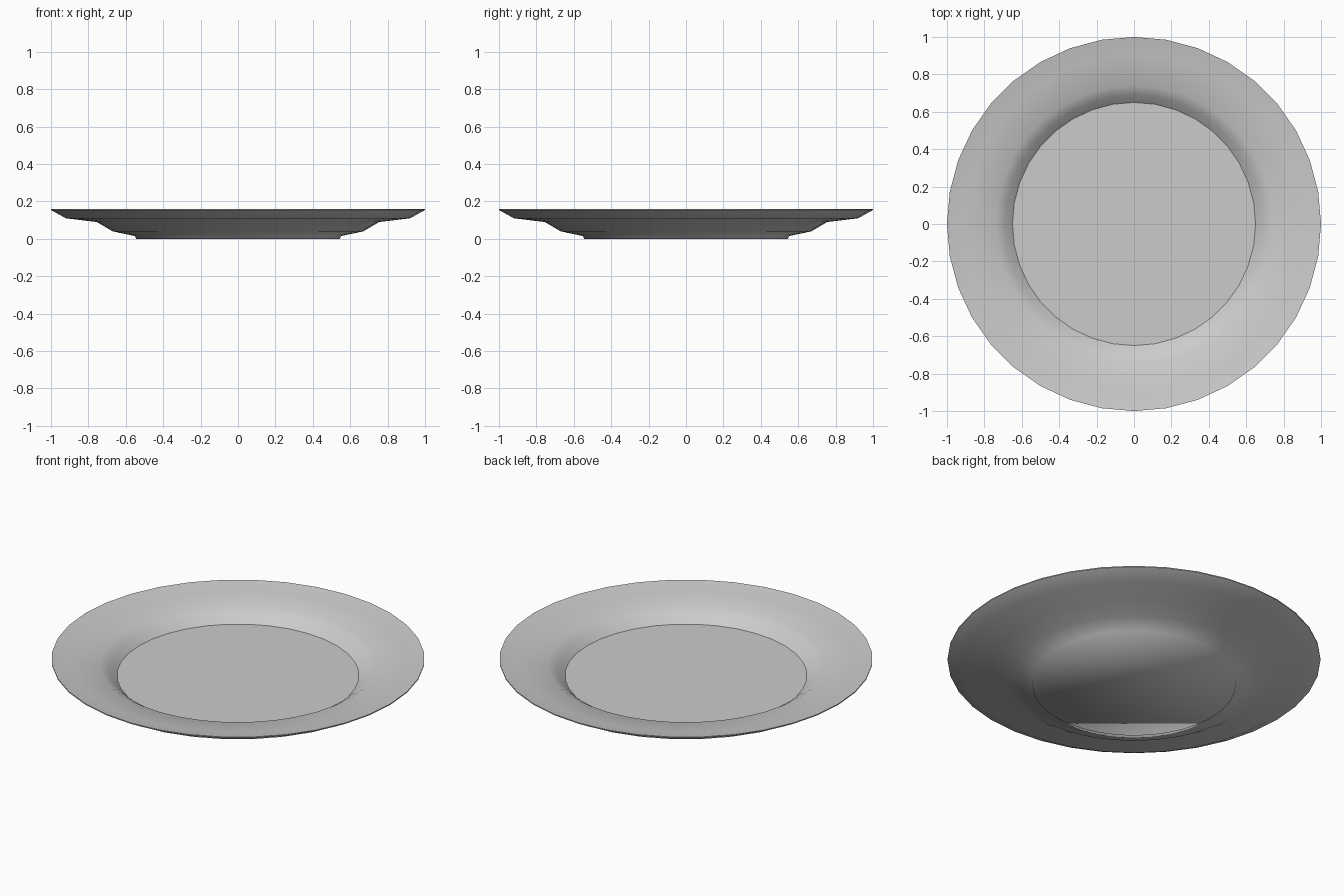
import bpy, bmesh, math

cube = bpy.data.objects.get("Cube")
if cube:
    bpy.data.objects.remove(cube, do_unlink=True)

SEGMENTS = 36

# Radius and height, from the foot out to the lip and back in to the flat centre
PROFILE = [
    (0.545, 0.0), (0.55, 0.015),                # foot
    (0.67, 0.04), (0.755, 0.09), (0.92, 0.11),  # underside
    (1.0, 0.154), (1.0, 0.16),                  # lip
    (0.90, 0.142), (0.74, 0.127),               # upper rim
    (0.69, 0.096), (0.65, 0.06),                # inner wall
]
SHARP_RINGS = {5, 6, 10}                        # lip edges and centre edge

# Glazed ceramic
ceramic = bpy.data.materials.new("grey ceramic")
ceramic.use_nodes = True
colour = (0.6, 0.6, 0.6, 1.0)
ceramic.diffuse_color = colour
bsdf = next(n for n in ceramic.node_tree.nodes if n.type == 'BSDF_PRINCIPLED')
bsdf.inputs["Base Color"].default_value = colour

# Plate body, turned from the profile
bm = bmesh.new()
rings = []
for radius, height in PROFILE:
    ring = []
    for i in range(SEGMENTS):
        a = 2 * math.pi * i / SEGMENTS
        ring.append(bm.verts.new((radius * math.cos(a), radius * math.sin(a), height)))
    rings.append(ring)

for lower, upper in zip(rings, rings[1:]):
    for i in range(SEGMENTS):
        j = (i + 1) % SEGMENTS
        bm.faces.new((lower[i], lower[j], upper[j], upper[i]))

# Flat base and flat eating surface
bm.faces.new(rings[0][::-1])
bm.faces.new(rings[-1])

for face in bm.faces:
    face.smooth = True
for k in SHARP_RINGS:
    for i in range(SEGMENTS):
        bm.edges.get((rings[k][i], rings[k][(i + 1) % SEGMENTS])).smooth = False
bmesh.ops.recalc_face_normals(bm, faces=bm.faces)

mesh = bpy.data.meshes.new("plate")
bm.to_mesh(mesh)
bm.free()
mesh.materials.append(ceramic)
plate = bpy.data.objects.new("plate", mesh)
bpy.context.collection.objects.link(plate)
